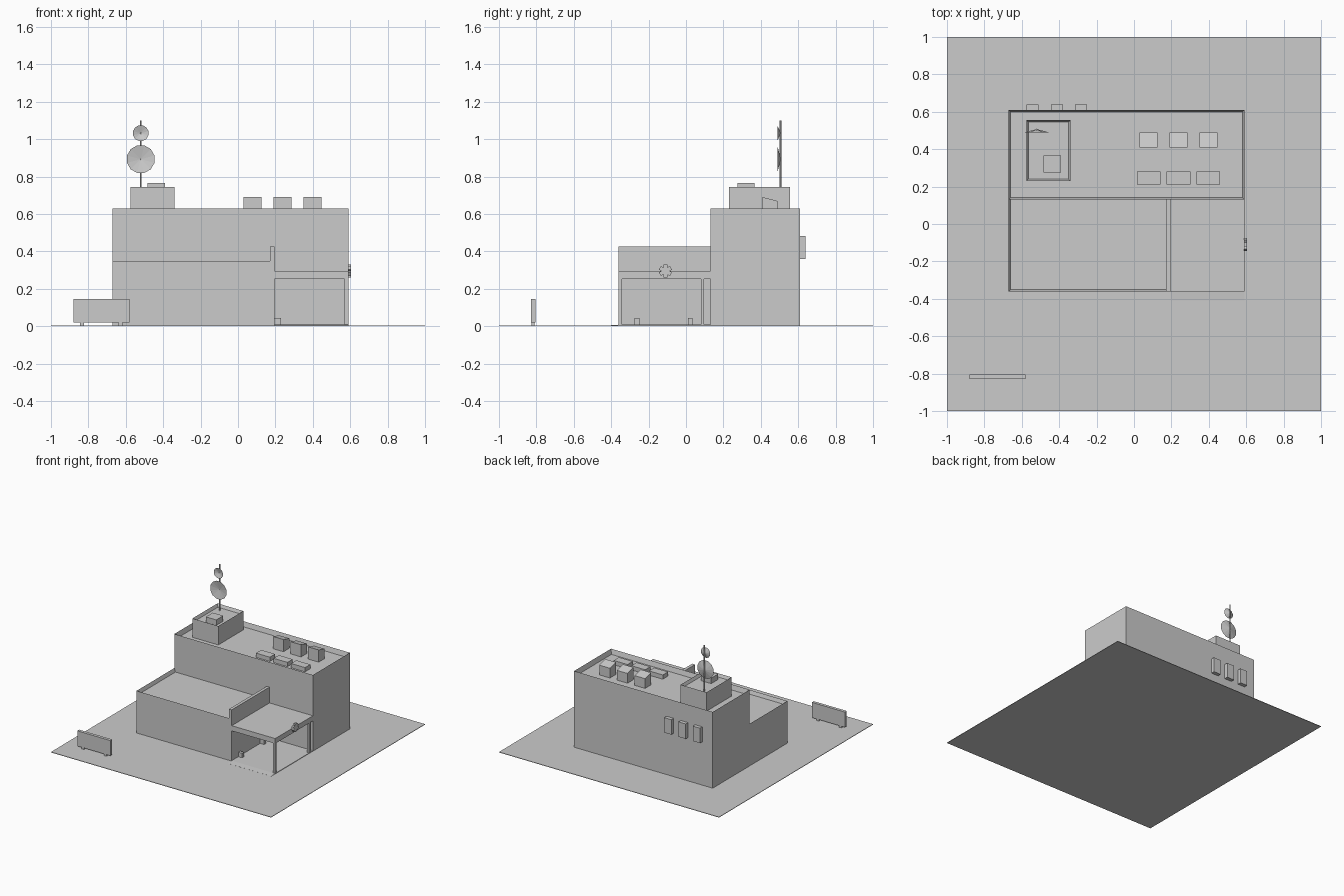
import bpy, bmesh
from math import pi, cos, sin, radians
from mathutils import Matrix

if "Cube" in bpy.data.objects:
    bpy.data.objects.remove(bpy.data.objects["Cube"])

grey = bpy.data.materials.new("plain_grey")
grey.use_nodes = True
colour = (0.6, 0.6, 0.6, 1)
grey.diffuse_color = colour
grey.node_tree.nodes["Principled BSDF"].inputs["Base Color"].default_value = colour


def finish(name, bm):
    bmesh.ops.recalc_face_normals(bm, faces=bm.faces)
    mesh = bpy.data.meshes.new(name)
    bm.to_mesh(mesh)
    bm.free()
    mesh.materials.append(grey)
    obj = bpy.data.objects.new(name, mesh)
    bpy.context.collection.objects.link(obj)
    return obj


def box_mesh(x, y, z):
    bm = bmesh.new()
    bmesh.ops.create_cube(bm, size=1)
    for v in bm.verts:
        v.co = [lo + (c + 0.5) * (hi - lo) for c, (lo, hi) in zip(v.co, (x, y, z))]
    return bm


def box(name, x, y, z):
    return finish(name, box_mesh(x, y, z))


def walled_block(name, x, y, z, rim, depth):
    """Box whose flat roof is sunk behind a parapet."""
    bm = box_mesh(x, y, z)
    bm.normal_update()
    top = max(bm.faces, key=lambda f: f.calc_center_median().z)
    bmesh.ops.inset_individual(bm, faces=[top], thickness=rim)
    bmesh.ops.translate(bm, verts=top.verts, vec=(0, 0, -depth))
    return finish(name, bm)


def wedge(name, x, y, z, tops):
    """Box with a top sloping from front height to back height."""
    bm = box_mesh(x, y, z)
    mid_y, mid_z = sum(y) / 2, sum(z) / 2
    for v in bm.verts:
        if v.co.z > mid_z:
            v.co.z = tops[0] if v.co.y < mid_y else tops[1]
    return finish(name, bm)


# Site and main building
box("ground", (-1, 1), (-1, 1), (0, 0.004))
walled_block("main_block", (-0.67, 0.59), (0.13, 0.61), (0, 0.63), 0.015, 0.04)
walled_block("front_wing", (-0.67, 0.19), (-0.36, 0.145), (0, 0.35), 0.015, 0.03)
box("divider_wall", (0.17, 0.195), (-0.36, 0.13), (0, 0.425))

# Covered entrance bay
box("bay_canopy", (0.195, 0.59), (-0.36, 0.13), (0.253, 0.295))
box("bay_floor", (0.195, 0.59), (-0.36, 0.13), (0, 0.008))
wedge("bay_ramp", (0.195, 0.59), (-0.41, -0.36), (0, 0.008), (0.0045, 0.008))
box("front_post", (0.57, 0.59), (-0.36, -0.343), (0, 0.255))
box("rear_post", (0.57, 0.59), (0.08, 0.097), (0, 0.255))
for i, y in enumerate((-0.275, 0.01)):
    box(f"bay_bollard_{i}", (0.19, 0.23), (y, y + 0.026), (0.004, 0.045))

# Six-armed emblem on the canopy edge
for i in range(3):
    arm = box(f"emblem_bar_{i}", (-0.008, 0.008), (-0.011, 0.011), (-0.034, 0.034))
    arm.matrix_world = Matrix.Translation((0.597, -0.11, 0.295)) @ Matrix.Rotation(i * pi / 3, 4, "X")

# Rooftop machines
for i in range(3):
    x = 0.03 + i * 0.16
    wedge(f"roof_unit_{i}", (x, x + 0.096), (0.41, 0.488), (0.585, 0.69), (0.69, 0.67))
    x = 0.015 + i * 0.16
    box(f"roof_vent_{i}", (x, x + 0.126), (0.212, 0.28), (0.585, 0.625))

# Stair house with hatch
walled_block("stair_house", (-0.575, -0.34), (0.23, 0.555), (0.585, 0.745), 0.015, 0.025)
box("roof_hatch", (-0.485, -0.39), (0.275, 0.365), (0.715, 0.765))

# Wall units at the back
for i in range(3):
    x = -0.575 + i * 0.13
    box(f"back_wall_unit_{i}", (x, x + 0.065), (0.60, 0.64), (0.36, 0.483))

# Mast and dishes
bm = bmesh.new()
bmesh.ops.create_cone(bm, cap_ends=True, segments=8, radius1=0.005, radius2=0.005, depth=0.39,
                      matrix=Matrix.Translation((-0.52, 0.505, 0.905)))
finish("mast", bm)
for name, z, r in (("large_dish", 0.893, 0.076), ("small_dish", 1.032, 0.043)):
    bm = bmesh.new()
    apex = bm.verts.new((-0.52, 0.507, z))
    hollow = bm.verts.new((-0.52, 0.502, z))
    rim = [bm.verts.new((-0.52 + r * cos(a), 0.488, z + r * sin(a)))
           for a in (radians(30 * k + 15) for k in range(12))]
    for a, b in zip(rim, rim[1:] + rim[:1]):
        bm.faces.new((a, b, apex))
        bm.faces.new((b, a, hollow))
    finish(name, bm)

# Street sign
box("sign_board", (-0.88, -0.58), (-0.83, -0.805), (0.02, 0.145))
for i, x in enumerate((-0.845, -0.64)):
    box(f"sign_foot_{i}", (x, x + 0.022), (-0.825, -0.81), (0, 0.022))
